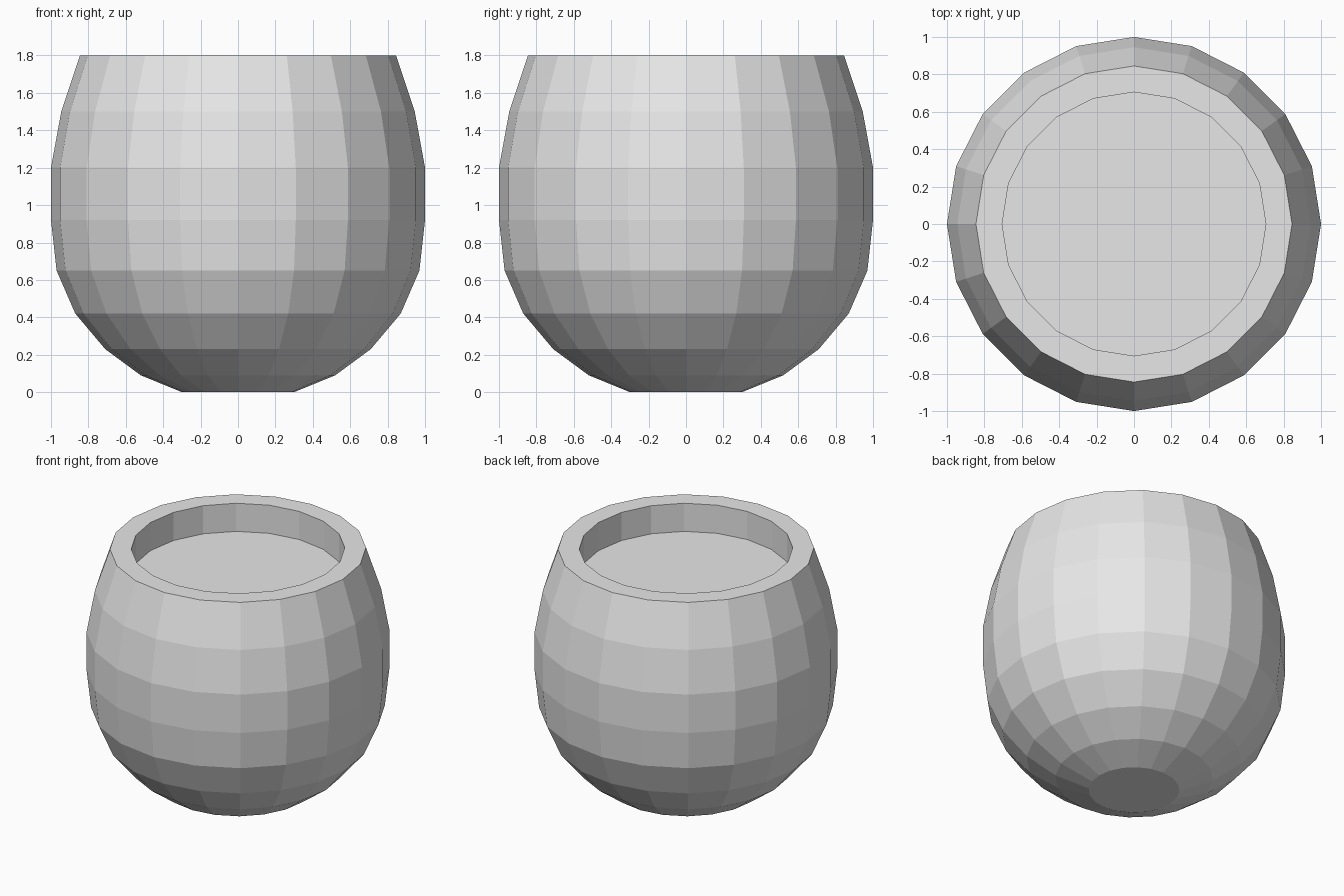
import bpy, bmesh, math

SIDES = 20

cube = bpy.data.objects.get("Cube")
if cube:
    bpy.data.objects.remove(cube)

# One plain grey for the whole pot
grey = bpy.data.materials.new("plain grey")
grey.use_nodes = True
color = (0.8, 0.8, 0.8, 1)
grey.diffuse_color = color
grey.node_tree.nodes["Principled BSDF"].inputs["Base Color"].default_value = color


def lathe(name, profile, material):
    """Turn a (radius, height) profile around z and cap both ends."""
    bm = bmesh.new()
    rings = []
    for radius, z in profile:
        angles = [math.tau * i / SIDES for i in range(SIDES)]
        rings.append([bm.verts.new((radius * math.cos(a), radius * math.sin(a), z)) for a in angles])
    for low, high in zip(rings, rings[1:]):
        for i in range(SIDES):
            j = (i + 1) % SIDES
            bm.faces.new((low[i], low[j], high[j], high[i]))
    bm.faces.new(reversed(rings[0]))
    bm.faces.new(rings[-1])
    mesh = bpy.data.meshes.new(name)
    bm.to_mesh(mesh)
    bm.free()
    mesh.materials.append(material)
    obj = bpy.data.objects.new(name, mesh)
    bpy.context.collection.objects.link(obj)
    return obj


# Rounded outer wall, flat rim, then straight inner wall down to the recessed floor
outer = [(0.30, 0), (0.52, 0.09), (0.71, 0.23), (0.87, 0.42), (0.97, 0.65),
         (1, 0.92), (1, 1.2), (0.945, 1.5), (0.845, 1.8)]
recess = [(0.705, 1.8), (0.705, 1.595)]
lathe("round_pot", outer + recess, grey)
